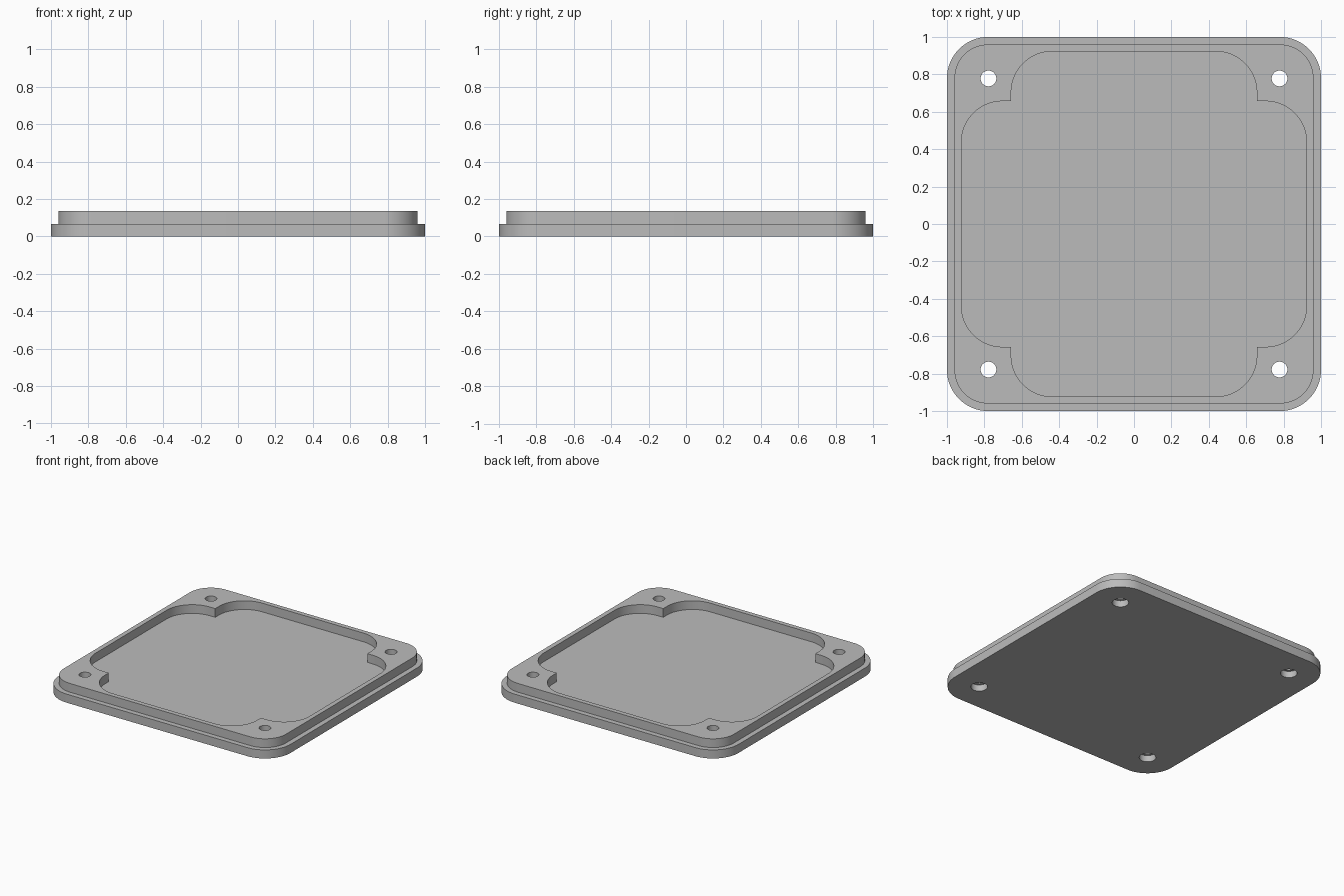
import bpy
import bmesh
from math import sin, cos, pi

if "Cube" in bpy.data.objects:
    bpy.data.objects.remove(bpy.data.objects["Cube"])

STEP, TOP = 0.067, 0.135      # rim height and full height
HOLE = 0.778                  # screw hole offset from the centre

grey = bpy.data.materials.new("plain grey")
grey.use_nodes = True
grey.diffuse_color = (0.5, 0.5, 0.5, 1)
grey.node_tree.nodes["Principled BSDF"].inputs["Base Color"].default_value = (0.5, 0.5, 0.5, 1)


def arc(cx, cy, r, steps=16):
    """Quarter circle from +x to +y."""
    return [(cx + r * cos(pi / 2 * i / steps), cy + r * sin(pi / 2 * i / steps))
            for i in range(steps + 1)]


def four_fold(quadrant):
    """Repeat the outline of one quadrant around the centre."""
    points = []
    for _ in range(4):
        points += quadrant
        quadrant = [(-y, x) for x, y in quadrant]
    return points


def rounded_square(half, r):
    return four_fold(arc(half - r, half - r, r))


def circle(cx, cy, r, sides=48):
    return [(cx + r * cos(2 * pi * i / sides), cy + r * sin(2 * pi * i / sides))
            for i in range(sides)]


def stack(name, levels):
    """Solid through a stack of (outline, z) levels, capped at both ends."""
    bm = bmesh.new()
    rings = [[bm.verts.new((x, y, z)) for x, y in outline] for outline, z in levels]
    for low, high in zip(rings, rings[1:]):
        for i in range(len(low)):
            j = (i + 1) % len(low)
            bm.faces.new((low[i], low[j], high[j], high[i]))
    bm.faces.new(rings[0][::-1])
    bm.faces.new(rings[-1])
    mesh = bpy.data.meshes.new(name)
    bm.to_mesh(mesh)
    bm.free()
    mesh.materials.append(grey)
    obj = bpy.data.objects.new(name, mesh)
    bpy.context.collection.objects.link(obj)
    return obj


# Stepped lid: wide base plate with a slightly narrower raised lip
base = rounded_square(1.0, 0.22)
lip = rounded_square(0.96, 0.18)
lid = stack("lid", [(base, 0), (base, STEP), (lip, STEP), (lip, TOP)])

# Cross-shaped pocket, leaving a solid block at each corner
reach, notch, r = 0.923, 0.657, 0.22
pocket = four_fold(arc(reach - r, notch - r, r) + [(notch, notch)]
                   + arc(notch - r, reach - r, r))
cutters = [stack("pocket_cutter", [(pocket, STEP), (pocket, TOP + 0.1)])]

# Screw holes, counterbored from below
for sx in (-1, 1):
    for sy in (-1, 1):
        wide = circle(sx * HOLE, sy * HOLE, 0.059)
        narrow = circle(sx * HOLE, sy * HOLE, 0.042)
        cutters.append(stack("hole_cutter", [(wide, -0.1), (wide, 0.05),
                                             (narrow, 0.05), (narrow, TOP + 0.1)]))

bpy.ops.object.select_all(action="DESELECT")
lid.select_set(True)
bpy.context.view_layer.objects.active = lid
for cutter in cutters:
    cutter.hide_render = True
    cut = lid.modifiers.new("cut", "BOOLEAN")
    cut.operation = "DIFFERENCE"
    cut.solver = "EXACT"
    cut.object = cutter
    bpy.ops.object.modifier_apply(modifier=cut.name)
    bpy.data.objects.remove(cutter)

bpy.ops.object.shade_smooth_by_angle(angle=pi / 6)
